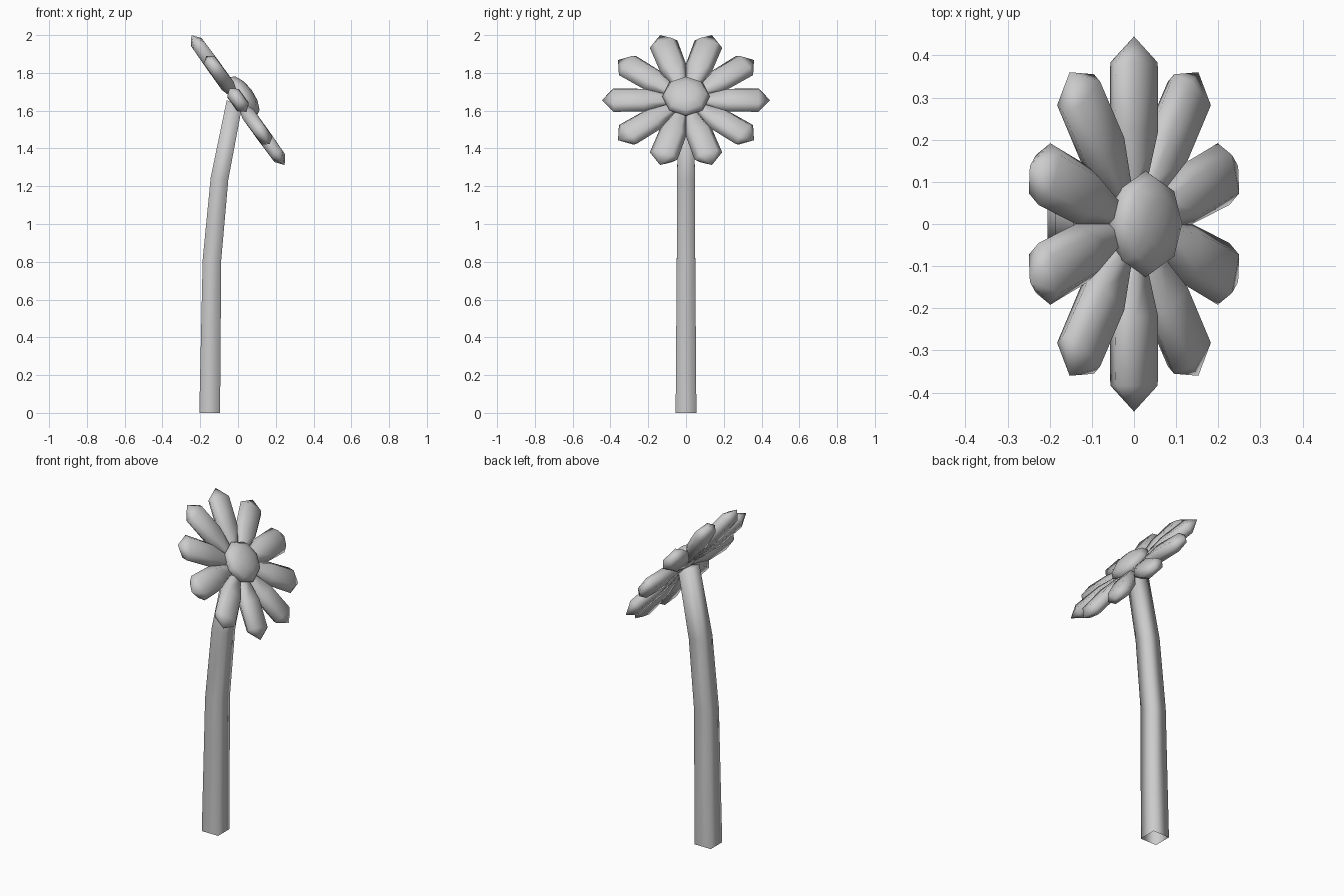
import bpy, bmesh, math
from mathutils import Matrix, Vector

if "Cube" in bpy.data.objects:
    bpy.data.objects.remove(bpy.data.objects["Cube"])

# Flower head frame: local x -> world y, local y -> up the tilted face, local z -> face normal
TILT = math.radians(54.3)
s, c = math.sin(TILT), math.cos(TILT)
HEAD = Matrix(((0, -c, s, 0), (1, 0, 0, 0), (0, s, c, 1.656), (0, 0, 0, 1)))


def finish(name, bm, matrix=None):
    bmesh.ops.recalc_face_normals(bm, faces=bm.faces)
    for f in bm.faces:
        f.smooth = True
    me = bpy.data.meshes.new(name)
    bm.to_mesh(me)
    bm.free()
    ob = bpy.data.objects.new(name, me)
    if matrix:
        ob.matrix_world = matrix
    bpy.context.collection.objects.link(ob)
    return ob


def bridge(bm, rings):
    n = len(rings[0])
    for a, b in zip(rings, rings[1:]):
        for i in range(n):
            j = (i + 1) % n
            bm.faces.new((a[i], a[j], b[j], b[i]))


# Petals: six-sided pods with a pointed tip, ten around the head
def petal(name, angle):
    bm = bmesh.new()
    rings = []
    for r, w, t in [(0.05, 0.02, 0.015), (0.11, 0.038, 0.024),
                    (0.22, 0.073, 0.038), (0.383, 0.077, 0.035)]:
        section = [(w, 0), (w * .62, t), (-w * .62, t),
                   (-w, 0), (-w * .62, -t), (w * .62, -t)]
        rings.append([bm.verts.new((r, y, z)) for y, z in section])
    bridge(bm, rings)
    tip = bm.verts.new((0.445, 0, 0))
    root = bm.verts.new((0.02, 0, 0))
    for i in range(6):
        j = (i + 1) % 6
        bm.faces.new((rings[-1][i], rings[-1][j], tip))
        bm.faces.new((rings[0][j], rings[0][i], root))
    finish(name, bm, HEAD @ Matrix.Rotation(angle, 4, 'Z'))


for k in range(10):
    petal(f"petal_{k + 1}", math.radians(36 * k))

# Flower centre: flattened low-poly ball
bm = bmesh.new()
bmesh.ops.create_uvsphere(bm, u_segments=8, v_segments=6, radius=1)
bmesh.ops.scale(bm, vec=(0.126, 0.126, 0.056), verts=bm.verts)
finish("flower_centre", bm, HEAD @ Matrix.Translation((0, 0, 0.034)))

# Stem: bent square tube, open at the bottom
bm = bmesh.new()
rings = []
for x, z, h, lean in [(-0.15, 0, 0.055, 0), (-0.138, 0.81, 0.049, 3),
                      (-0.098, 1.24, 0.047, 8), (-0.018, 1.645, 0.043, 12)]:
    rot = Matrix.Rotation(math.radians(lean), 3, 'Y')
    rings.append([bm.verts.new(Vector((x, 0, z)) + rot @ Vector((h * a, h * b, 0)))
                  for a, b in ((1, 1), (-1, 1), (-1, -1), (1, -1))])
bridge(bm, rings)
bm.faces.new(rings[-1])
finish("stem", bm)
